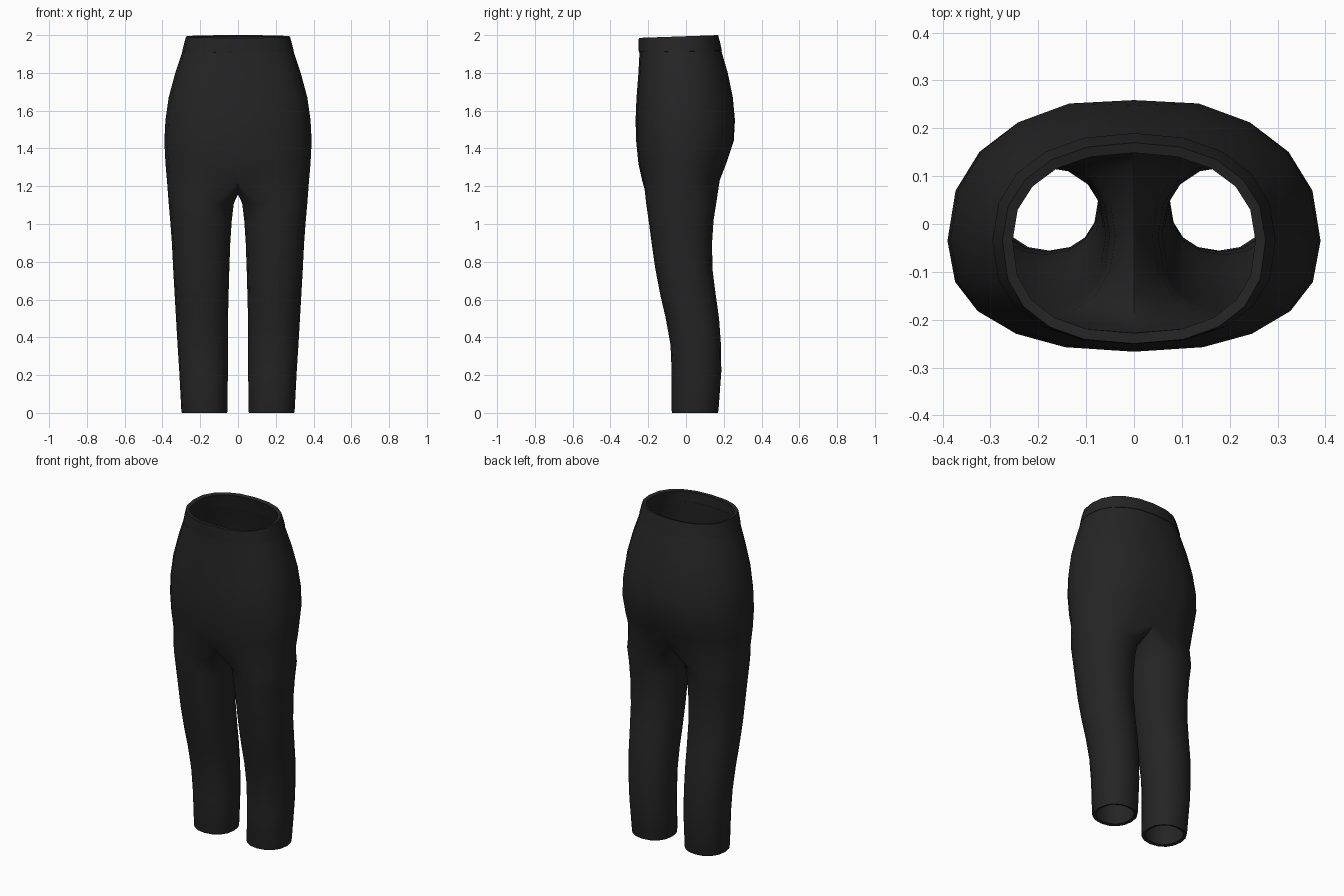
import bpy
import bmesh
from math import sin, cos, radians, pi, copysign

if "Cube" in bpy.data.objects:
    bpy.data.objects.remove(bpy.data.objects["Cube"], do_unlink=True)

fabric = bpy.data.materials.new("black_fabric")
fabric.use_nodes = True
BLACK = (0.018, 0.018, 0.018, 1)
fabric.diffuse_color = BLACK
fabric.node_tree.nodes["Principled BSDF"].inputs["Base Color"].default_value = BLACK

OUTER = 11   # points from front centre round the side to back centre
RING = 16    # points round a whole leg


def power(v, n):
    return copysign(abs(v) ** (2 / n), v)


def leg_ring(z, x_in, x_out, front, back):
    """Closed rounded section of the left leg, starting at its inner front."""
    cx, rx = (x_in + x_out) / 2, (x_out - x_in) / 2
    cy, ry = (front + back) / 2, (back - front) / 2
    pts = []
    for k in range(RING):
        a = 2 * pi * (k - OUTER // 2) / RING
        pts.append((cx + rx * power(cos(a), 2.2), cy + ry * power(sin(a), 2.2), z))
    return pts


def torso_ring(z, w, front, back, dent=0, tilt=0):
    """Left half of a torso section, with a dent between the buttocks."""
    cy = -0.035
    pts = []
    for k in range(OUTER):
        a = radians(-90 + 180 * k / (OUTER - 1))
        c = max(cos(a), 0) if 0 < k < OUTER - 1 else 0
        n = 2.4 if a < 0 else 2.25
        depth = back - cy if a > 0 else cy - front
        y = cy + depth * power(sin(a), n)
        if k == OUTER - 1:
            y -= dent
        pts.append((w * power(c, n), y, z + tilt * (y - back)))
    return pts


def build(name, rings, thickness):
    """Loft the half rings upward, mirror them and give the cloth thickness."""
    bm = bmesh.new()
    loops = [[bm.verts.new(p) for p in ring] for ring in rings]
    for low, high in zip(loops, loops[1:]):
        closed = len(low) == RING and len(high) == RING
        for i in range(RING if closed else OUTER - 1):
            j = (i + 1) % RING
            bm.faces.new((low[i], low[j], high[j], high[i]))
    mesh = bpy.data.meshes.new(name)
    bm.to_mesh(mesh)
    bm.free()
    mesh.materials.append(fabric)
    obj = bpy.data.objects.new(name, mesh)
    bpy.context.collection.objects.link(obj)
    mirror = obj.modifiers.new("mirror", "MIRROR")
    mirror.merge_threshold = 0.001
    solid = obj.modifiers.new("cloth", "SOLIDIFY")
    solid.thickness = thickness
    solid.offset = -1
    bpy.ops.object.select_all(action="DESELECT")
    obj.select_set(True)
    bpy.context.view_layer.objects.active = obj
    for mod in ("mirror", "cloth"):
        bpy.ops.object.modifier_apply(modifier=mod)
    bpy.ops.object.shade_smooth_by_angle(angle=radians(55))
    return obj


# Legs: height, inner x, outer x, front y, back y
legs = [
    (0, 0.058, 0.297, -0.073, 0.168),
    (0.012, 0.055, 0.3, -0.076, 0.172),
    (0.22, 0.054, 0.311, -0.076, 0.187),
    (0.36, 0.054, 0.32, -0.082, 0.185),
    (0.5, 0.053, 0.328, -0.107, 0.175),
    (0.62, 0.05, 0.335, -0.135, 0.158),
    (0.76, 0.046, 0.343, -0.162, 0.14),
    (0.9, 0.041, 0.35, -0.182, 0.138),
    (1.02, 0.033, 0.359, -0.198, 0.146),
    (1.11, 0.022, 0.367, -0.211, 0.16),
]
rings = [leg_ring(*row) for row in legs]

# Crotch: outer half follows the torso, inner half dips along the centre seam
crotch = torso_ring(1.23, 0.376, -0.232, 0.188, 0.014)
seam = [(0.125, 1.197), (0.06, 1.167), (-0.01, 1.157), (-0.08, 1.167), (-0.155, 1.195)]
crotch += [(0, y, z) for y, z in seam]
rings.append(crotch)

# Torso: height, half width, front y, back y, rear dent
torso = [
    (1.32, 0.384, -0.252, 0.224, 0.016),
    (1.44, 0.39, -0.264, 0.263, 0.01),
    (1.55, 0.384, -0.267, 0.265, 0.006),
    (1.67, 0.367, -0.262, 0.248, 0),
    (1.8, 0.332, -0.252, 0.221, 0),
    (1.925, 0.29, -0.245, 0.185, 0),
]
rings += [torso_ring(*row) for row in torso]
build("trousers_body", rings, 0.018)

# Waistband: slightly proud of the body, lower at the front
band = [
    (1.918, 0.296, -0.25, 0.19, 0, 0.02),
    (1.96, 0.286, -0.251, 0.181, 0, 0.03),
    (2.0, 0.275, -0.25, 0.17, 0, 0.035),
]
build("waistband", [torso_ring(*row) for row in band], 0.022)
